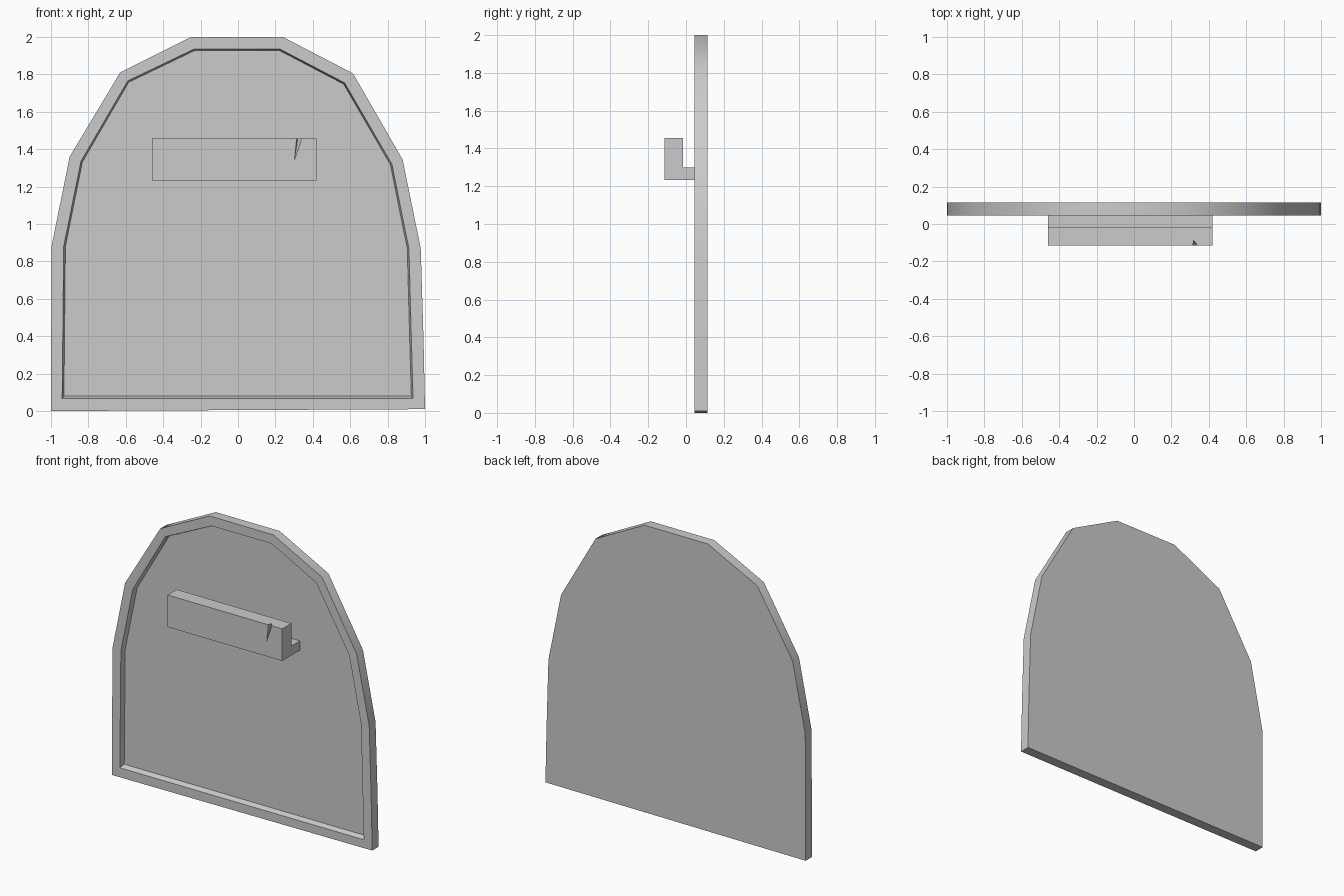
import bpy, bmesh, math

if "Cube" in bpy.data.objects:
    bpy.data.objects.remove(bpy.data.objects["Cube"])

FRONT, FLOOR, BACK = 0.045, 0.08, 0.115


def make_object(name, bm):
    bmesh.ops.recalc_face_normals(bm, faces=bm.faces)
    mesh = bpy.data.meshes.new(name)
    bm.to_mesh(mesh)
    bm.free()
    ob = bpy.data.objects.new(name, mesh)
    bpy.context.collection.objects.link(ob)
    return ob


# Arched panel: outer and inner outlines as (x, z), slightly uneven
outer = [(-1, 0), (-0.997, 0.88), (-0.9, 1.36), (-0.63, 1.81), (-0.25, 2),
         (0.24, 2), (0.615, 1.805), (0.88, 1.345), (0.977, 0.87),
         (0.992, 0.38), (1, 0.01)]
inner = [(-0.94, 0.066), (-0.932, 0.88), (-0.84, 1.335), (-0.59, 1.765),
         (-0.235, 1.935), (0.225, 1.935), (0.57, 1.755), (0.823, 1.32),
         (0.914, 0.868), (0.927, 0.38), (0.936, 0.068)]
floor = [(x * 0.99, max(0.08, 0.9 + (z - 0.9) * 0.992)) for x, z in inner]

bm = bmesh.new()
rings = [[bm.verts.new((x, y, z)) for x, z in outline]
         for outline, y in ((outer, BACK), (outer, FRONT), (inner, FRONT), (floor, FLOOR))]
for a, b in zip(rings, rings[1:]):
    for i in range(len(a)):
        j = (i + 1) % len(a)
        bm.faces.new((a[i], a[j], b[j], b[i]))
bm.faces.new(rings[0])
bm.faces.new(rings[-1])
panel = make_object("arched_panel", bm)
bpy.context.view_layer.objects.active = panel
panel.select_set(True)
bpy.ops.object.shade_smooth_by_angle(angle=math.radians(38))

# L-shaped handle, extruded along x
section = [(FLOOR, 1.233), (-0.115, 1.233), (-0.115, 1.456),
           (-0.015, 1.456), (-0.015, 1.298), (FLOOR, 1.298)]
bm = bmesh.new()
face = bm.faces.new([bm.verts.new((-0.46, y, z)) for y, z in section])
side = bmesh.ops.extrude_face_region(bm, geom=[face])["geom"]
bmesh.ops.translate(bm, vec=(0.88, 0, 0),
                    verts=[v for v in side if isinstance(v, bmesh.types.BMVert)])
handle = make_object("handle", bm)

# Splinter-shaped nick cut from the handle's upper front edge
bm = bmesh.new()
top = [bm.verts.new(p) for p in ((0.313, -0.125, 1.47), (0.352, -0.125, 1.47), (0.322, -0.083, 1.47))]
tip = bm.verts.new((0.298, -0.119, 1.32))
bm.faces.new(top)
for i in range(3):
    bm.faces.new((top[i], top[(i + 1) % 3], tip))
cutter = make_object("nick_cutter", bm)
cutter.hide_render = True
cutter.hide_set(True)
cut = handle.modifiers.new("nick", 'BOOLEAN')
cut.operation = 'DIFFERENCE'
cut.solver = 'EXACT'
cut.object = cutter
